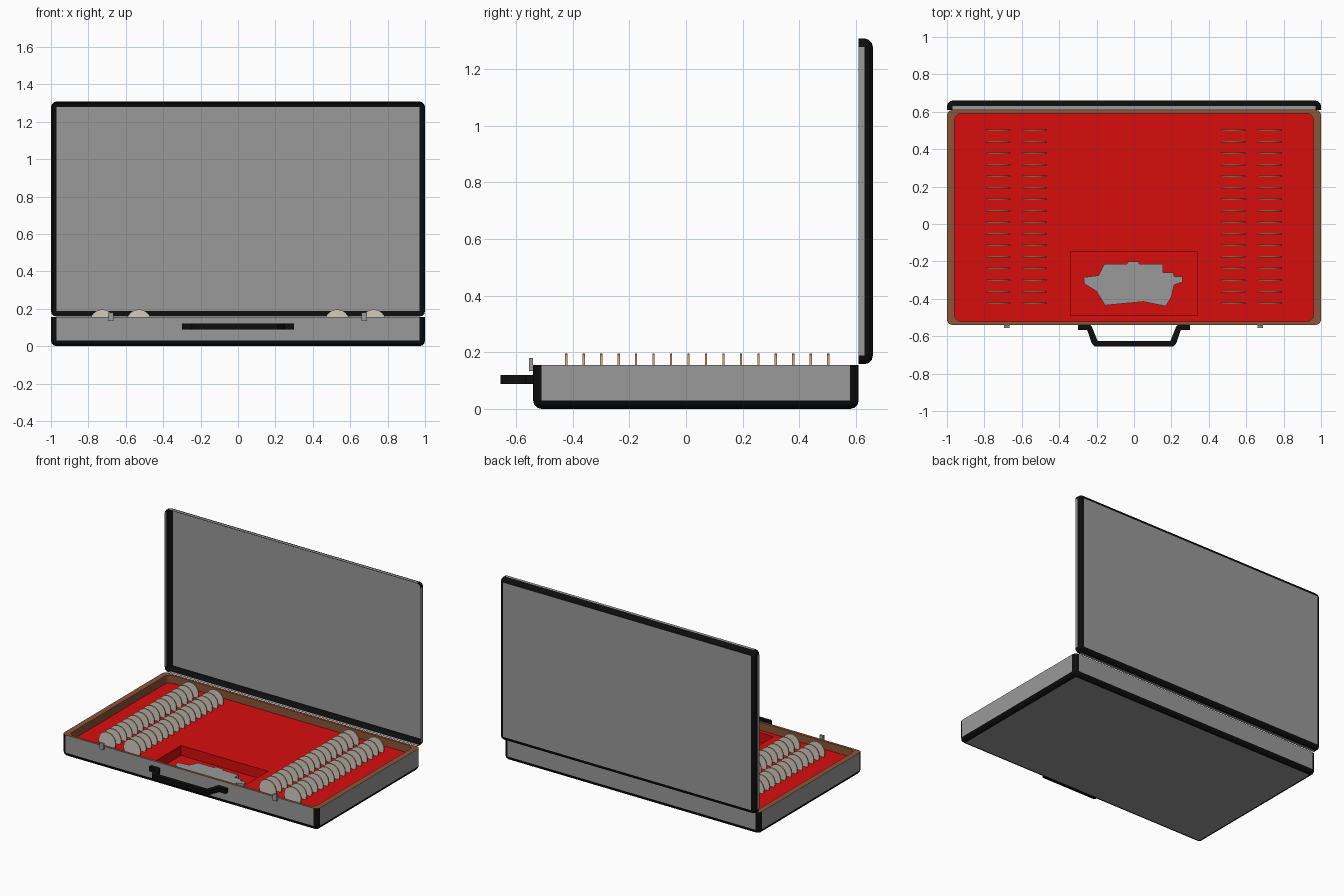
import bpy, bmesh
from math import radians, pi, cos, sin
from mathutils import Matrix, Vector

cube = bpy.data.objects.get("Cube")
if cube:
    bpy.data.objects.remove(cube, do_unlink=True)


def material(name, rgb):
    m = bpy.data.materials.new(name)
    m.use_nodes = True
    m.diffuse_color = (*rgb, 1)
    m.node_tree.nodes["Principled BSDF"].inputs["Base Color"].default_value = (*rgb, 1)
    return m


GREY = material("metal grey", (0.32, 0.32, 0.32))
BLACK = material("black trim", (0.004, 0.004, 0.004))
BROWN = material("brown leather", (0.26, 0.09, 0.04))
RED = material("red felt", (0.68, 0.004, 0.004))
CREAM = material("token cream", (0.65, 0.6, 0.53))
GOLD = material("token gold", (0.6, 0.36, 0.13))


def finish(name, bm, mats, normals=True):
    if normals:
        bmesh.ops.recalc_face_normals(bm, faces=bm.faces)
    mesh = bpy.data.meshes.new(name)
    bm.to_mesh(mesh)
    bm.free()
    for m in mats:
        mesh.materials.append(m)
    ob = bpy.data.objects.new(name, mesh)
    bpy.context.collection.objects.link(ob)
    return ob


def box(name, size, centre, mat):
    bm = bmesh.new()
    bmesh.ops.create_cube(bm, size=1)
    bmesh.ops.scale(bm, vec=size, verts=bm.verts)
    bmesh.ops.translate(bm, vec=centre, verts=bm.verts)
    return finish(name, bm, [mat])


def prism(name, points, z, height, mat):
    bm = bmesh.new()
    face = bm.faces.new([bm.verts.new((x, y, z)) for x, y in points])
    top = bmesh.ops.extrude_face_region(bm, geom=[face])["geom"]
    verts = [v for v in top if isinstance(v, bmesh.types.BMVert)]
    bmesh.ops.translate(bm, vec=(0, 0, height), verts=verts)
    return finish(name, bm, [mat])


def open_shell(name, depth, matrix):
    """Tray open on its local top, with black rounded edges."""
    bm = bmesh.new()
    bmesh.ops.create_cube(bm, size=1)
    bmesh.ops.scale(bm, vec=(2, 1.15, depth), verts=bm.verts)
    bmesh.ops.translate(bm, vec=(0, 0, depth / 2), verts=bm.verts)
    lid = [f for f in bm.faces if f.normal.z > 0.9]
    bmesh.ops.delete(bm, geom=lid, context='FACES')
    edges = [e for e in bm.edges if not e.is_boundary]
    bmesh.ops.bevel(bm, geom=edges, offset=0.03, segments=3, profile=0.5,
                    affect='EDGES', material=1)
    bmesh.ops.transform(bm, matrix=matrix, verts=bm.verts)
    return finish(name, bm, [GREY, BLACK], normals=False)


# Case halves
MID = 0.035
TOP, FELT, FLOOR = 0.155, 0.1, 0.03
open_shell("case_base", TOP, Matrix.Translation((0, MID, 0)))
open_shell("case_lid", 0.05,
           Matrix.Translation((0, 0.66, 0.733)) @ Matrix.Rotation(radians(90), 4, 'X'))


# Padded rim
def rounded_loop(bm, half_x, half_y, r, z):
    verts = []
    for i, (sx, sy) in enumerate([(1, 1), (-1, 1), (-1, -1), (1, -1)]):
        for k in range(5):
            a = (i + k / 4) * pi / 2
            verts.append(bm.verts.new((sx * (half_x - r) + r * cos(a),
                                       MID + sy * (half_y - r) + r * sin(a), z)))
    return verts


bm = bmesh.new()
loops = [rounded_loop(bm, 1, 0.575, 0.03, TOP),
         rounded_loop(bm, 0.96, 0.557, 0.04, TOP),
         rounded_loop(bm, 0.96, 0.557, 0.04, FELT)]
for a, b in zip(loops, loops[1:]):
    for i in range(len(a)):
        j = (i + 1) % len(a)
        bm.faces.new((a[i], a[j], b[j], b[i]))
for f in bm.faces:
    f.normal_update()
finish("case_rim", bm, [BROWN])

# Felt insert with a sunken compartment
xs = [-0.965, -0.34, 0.34, 0.965]
ys = [-0.525, -0.49, -0.15, 0.595]
bm = bmesh.new()
grid = [[bm.verts.new((x, y, FELT)) for x in xs] for y in ys]
cells = {(i, j): bm.faces.new((grid[j][i], grid[j][i + 1], grid[j + 1][i + 1], grid[j + 1][i]))
         for i in range(3) for j in range(3)}
pit = bmesh.ops.extrude_face_region(bm, geom=[cells[1, 1]])["geom"]
bmesh.ops.delete(bm, geom=[cells[1, 1]], context='FACES_ONLY')
bmesh.ops.translate(bm, vec=(0, 0, FLOOR - FELT),
                    verts=[v for v in pit if isinstance(v, bmesh.types.BMVert)])
finish("felt_insert", bm, [RED], normals=False)

# Flat metal piece lying in the compartment
outline = [(-.27, -.285), (-.19, -.275), (-.16, -.215), (-.04, -.215), (-.03, -.2),
           (.02, -.2), (.03, -.215), (.155, -.215), (.155, -.26), (.21, -.26),
           (.215, -.28), (.26, -.28), (.26, -.31), (.215, -.325), (.2, -.39),
           (.17, -.44), (.05, -.415), (-.155, -.435), (-.2, -.36), (-.265, -.32)]
prism("metal_piece", outline, FLOOR, 0.02, GREY)

# Four rows of upright round tokens
for name, x in [("outer_right", -0.725), ("inner_right", -0.53),
                ("inner_left", 0.53), ("outer_left", 0.725)]:
    bm = bmesh.new()
    for i in range(16):
        place = Matrix.Translation((x, -0.423 + i * 0.0617, 0.13))
        bmesh.ops.create_cone(bm, cap_ends=True, segments=24, radius1=0.066, radius2=0.066,
                              depth=0.008, matrix=place @ Matrix.Rotation(radians(90), 4, 'X'))
    for f in bm.faces:
        f.normal_update()
        f.material_index = 0 if abs(f.normal.y) > 0.9 else 1
    finish("tokens_" + name, bm, [CREAM, GOLD])

# Front catches
for side, x in [("right", -0.68), ("left", 0.675)]:
    box("catch_" + side, (0.03, 0.015, 0.045), (x, -0.5475, 0.157), GREY)

# Carry handle, half profile mirrored across the middle
half = [(0.21, -0.655), (0.225, -0.64), (0.25, -0.568), (0.3, -0.568), (0.3, -0.54),
        (0.235, -0.54), (0.225, -0.55), (0.195, -0.625)]
handle = half + [(-x, y) for x, y in reversed(half)]
prism("carry_handle", handle, 0.088, 0.032, BLACK)
